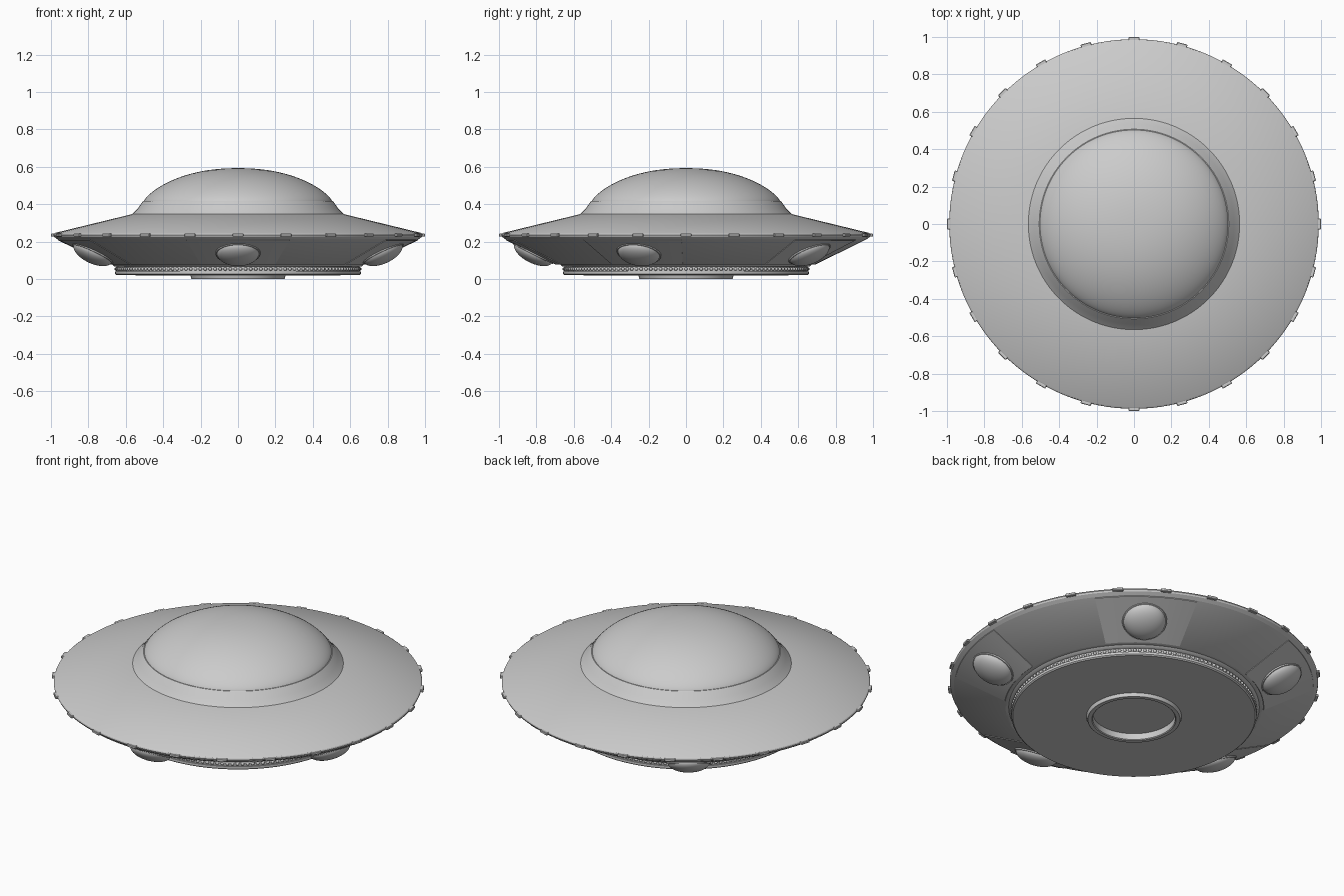
import bpy, bmesh, math
from mathutils import Vector, Matrix

if "Cube" in bpy.data.objects:
    bpy.data.objects.remove(bpy.data.objects["Cube"])

SEG = 128


def finish(name, bm, angle=30):
    bmesh.ops.remove_doubles(bm, verts=bm.verts, dist=1e-5)
    bmesh.ops.recalc_face_normals(bm, faces=bm.faces)
    me = bpy.data.meshes.new(name)
    bm.to_mesh(me)
    bm.free()
    ob = bpy.data.objects.new(name, me)
    bpy.context.collection.objects.link(ob)
    bpy.ops.object.select_all(action='DESELECT')
    ob.select_set(True)
    bpy.context.view_layer.objects.active = ob
    bpy.ops.object.shade_smooth_by_angle(angle=math.radians(angle))
    return ob


def lathe(name, profile, closed=False, angle=30):
    """Revolve an (r, z) profile around the z axis."""
    bm = bmesh.new()
    vs = [bm.verts.new((r, 0, z)) for r, z in profile]
    pairs = list(zip(vs, vs[1:])) + ([(vs[-1], vs[0])] if closed else [])
    edges = [bm.edges.new(p) for p in pairs]
    bmesh.ops.spin(bm, geom=vs + edges, cent=(0, 0, 0), axis=(0, 0, 1),
                   angle=2 * math.pi, steps=SEG)
    return finish(name, bm, angle)


# Upper saucer, collar and rounded rim
lathe("upper_hull", [(0.48, 0.35), (0.567, 0.347), (0.978, 0.247), (0.985, 0.242),
                     (0.988, 0.235), (0.984, 0.226), (0.966, 0.213)])
lathe("dome_collar", [(0.567, 0.345), (0.535, 0.378), (0.511, 0.413),
                      (0.507, 0.417), (0.500, 0.417), (0.497, 0.40)])

# Dome
dome = []
for i in range(25):
    t = math.sin(math.pi / 2 * i / 24)
    dome.append((0.503 * t, 0.416 + 0.177 * max(0, 1 - t ** 2.2) ** 0.75))
lathe("dome", dome, angle=40)

# Lower cone, stepped base and recessed hub
lathe("lower_hull", [(0.966, 0.213), (0.69, 0.077), (0.676, 0.077)])
lathe("base_plate", [(0.69, 0.077), (0.672, 0.077), (0.661, 0.068), (0.650, 0.066),
                     (0.650, 0.041), (0.657, 0.041), (0.657, 0.027), (0.650, 0.021),
                     (0.255, 0.019)])
lathe("hub_ring", [(0.255, 0.022), (0.25, 0.003), (0.247, 0.0), (0.226, 0.0),
                   (0.221, 0.004), (0.221, 0.04), (0.0, 0.04)])

# Beads round the base
bm = bmesh.new()
for i in range(150):
    a = 2 * math.pi * i / 150
    bmesh.ops.create_uvsphere(bm, u_segments=8, v_segments=6, radius=0.0095,
        matrix=Matrix.Translation((0.651 * math.cos(a), 0.651 * math.sin(a), 0.054)))
finish("base_beads", bm, 60)

# Small lights round the rim
bm = bmesh.new()
for i in range(24):
    m = (Matrix.Rotation(2 * math.pi * i / 24, 4, 'Z') @ Matrix.Translation((0.985, 0, 0.235))
         @ Matrix.Diagonal((0.03, 0.058, 0.016, 1)))
    bmesh.ops.create_cube(bm, size=1, matrix=m)
bmesh.ops.bevel(bm, geom=bm.edges[:], offset=0.003, segments=1, affect='EDGES')
finish("rim_lights", bm)

# Five underside panels, each carrying a pod set in a thin ring
normal = Vector((0.442, 0, -0.897))
for k in range(5):
    a0 = math.radians(-90 + 72 * k)
    spin = Matrix.Rotation(a0, 4, 'Z')

    bm = bmesh.new()
    rows = []
    for i in range(13):
        a = math.radians(-16.6 + 33.2 * i / 12)
        d = Vector((math.cos(a), math.sin(a), 0))
        row = []
        for r, z, off in ((0.962, 0.211, -0.001), (0.960, 0.210, 0.003),
                          (0.695, 0.0795, 0.003), (0.693, 0.0785, -0.001)):
            row.append(bm.verts.new(d * (r + 0.442 * off) + Vector((0, 0, z - 0.897 * off))))
        rows.append(row)
    for p, q in zip(rows, rows[1:]):
        for j in range(3):
            bm.faces.new((p[j], p[j + 1], q[j + 1], q[j]))
    bm.faces.new(rows[0])
    bm.faces.new(rows[-1])
    bm.transform(spin)
    finish(f"panel_{k + 1}", bm)

    place = (spin @ Matrix.Translation((0.815, 0, 0.139))
             @ normal.to_track_quat('Z', 'Y').to_matrix().to_4x4())
    pod = lathe(f"pod_{k + 1}", [(0.113 * math.cos(t), 0.054 * math.sin(t))
                for t in (math.pi / 2 * i / 12 for i in range(13))], angle=40)
    pod.data.transform(place)
    ring = lathe(f"pod_ring_{k + 1}", [(0.121, -0.003), (0.119, 0.007),
                 (0.114, 0.008), (0.111, -0.003)], closed=True)
    ring.data.transform(place)
